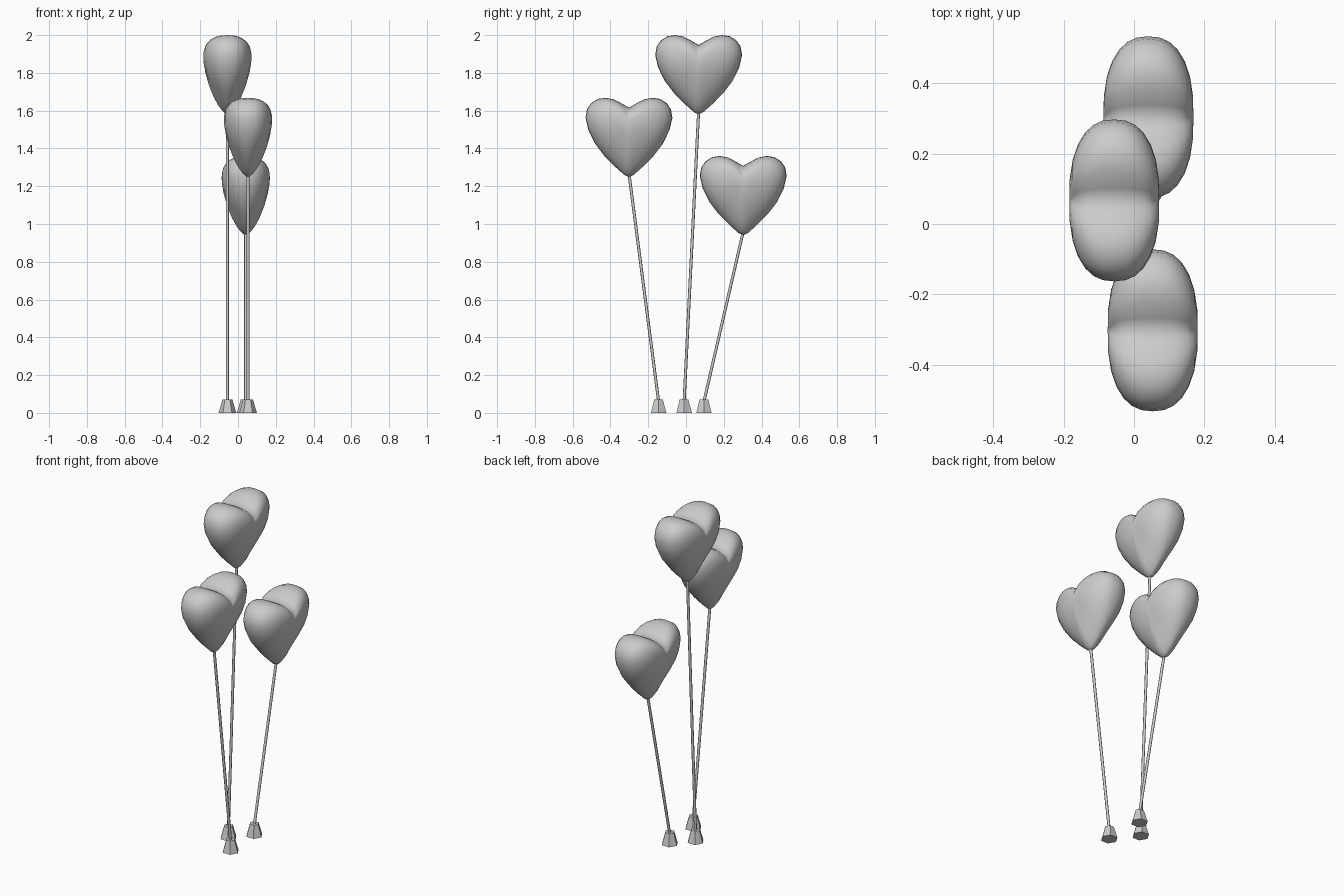
import bpy, bmesh, math
from mathutils import Vector

if "Cube" in bpy.data.objects:
    bpy.data.objects.remove(bpy.data.objects["Cube"])

GREY = (0.6, 0.6, 0.6, 1.0)
grey = bpy.data.materials.new("plain grey")
grey.use_nodes = True
grey.diffuse_color = GREY
grey.node_tree.nodes["Principled BSDF"].inputs["Base Color"].default_value = GREY

# Half outline of the heart: distance from the middle, height above the tip
HALF = [(0, 0), (0.025, 0.012), (0.07, 0.052), (0.13, 0.112), (0.18, 0.178),
        (0.215, 0.25), (0.23, 0.315), (0.222, 0.36), (0.2, 0.392), (0.165, 0.414),
        (0.125, 0.42), (0.08, 0.412), (0.035, 0.388), (0, 0.368)]
OUTLINE = HALF + [(-u, v) for u, v in HALF[-2:0:-1]]
CORE = Vector((0, 0.3))
DEPTH = 0.129


def add_object(name, bm, smooth_angle=None):
    bmesh.ops.recalc_face_normals(bm, faces=bm.faces)
    mesh = bpy.data.meshes.new(name)
    bm.to_mesh(mesh)
    bm.free()
    mesh.materials.append(grey)
    obj = bpy.data.objects.new(name, mesh)
    bpy.context.collection.objects.link(obj)
    if smooth_angle:
        bpy.ops.object.select_all(action="DESELECT")
        obj.select_set(True)
        bpy.context.view_layer.objects.active = obj
        bpy.ops.object.shade_smooth_by_angle(angle=math.radians(smooth_angle))
    return obj


def puff(u, v, s):
    """Half thickness: a full dome sideways, a slimmer wedge towards the tip."""
    direction = (Vector((u, v)) - CORE).normalized()
    down = max(0, -direction.y)
    k = 2.4 - 0.9 * down ** 2
    dent = 1 - 0.07 * math.exp(-(u * s / 0.03) ** 2) * (1 - down)
    return DEPTH * (1 - s ** k) ** (1 / k) * dent


def heart_balloon(name, x, y, z):
    bm = bmesh.new()
    n = len(OUTLINE)
    steps = [math.sin(math.radians(a)) for a in (90, 80, 69, 57, 44, 30, 15)]
    rim = [bm.verts.new((x, y + u, z + v)) for u, v in OUTLINE]
    for side in (1, -1):
        previous = rim
        for s in steps[1:]:
            ring = []
            for u, v in OUTLINE:
                p = CORE + (Vector((u, v)) - CORE) * s
                ring.append(bm.verts.new((x + side * puff(u, v, s), y + p.x, z + p.y)))
            for i in range(n):
                j = (i + 1) % n
                bm.faces.new((previous[i], previous[j], ring[j], ring[i]))
            previous = ring
        middle = bm.verts.new((x + side * DEPTH * 0.99, y + CORE.x, z + CORE.y))
        for i in range(n):
            bm.faces.new((previous[i], previous[(i + 1) % n], middle))
    add_object(name, bm, 60)


def tapered_rod(name, bottom, top, r1, r2, sides, smooth=None):
    bm = bmesh.new()
    rings = [[bm.verts.new(end + Vector((r * math.cos(a), r * math.sin(a), 0)))
              for a in (math.tau * i / sides for i in range(sides))]
             for end, r in ((bottom, r1), (top, r2))]
    for i in range(sides):
        j = (i + 1) % sides
        bm.faces.new((rings[0][i], rings[0][j], rings[1][j], rings[1][i]))
    bm.faces.new(rings[0][::-1])
    bm.faces.new(rings[1])
    add_object(name, bm, smooth)


# Each balloon: x, foot y, heart y, height of the heart tip
for label, x, foot_y, heart_y, tip_z in (("tall", -0.056, -0.01, 0.067, 1.58),
                                         ("middle", 0.053, -0.145, -0.302, 1.248),
                                         ("short", 0.041, 0.095, 0.303, 0.94)):
    heart_balloon(label + "_heart_balloon", x, heart_y, tip_z)
    tapered_rod(label + "_stick", Vector((x, foot_y, 0.06)),
                Vector((x, heart_y, tip_z + 0.02)), 0.008, 0.008, 8, 60)
    tapered_rod(label + "_weight", Vector((x, foot_y, 0)),
                Vector((x, foot_y, 0.072)), 0.047, 0.026, 6)
